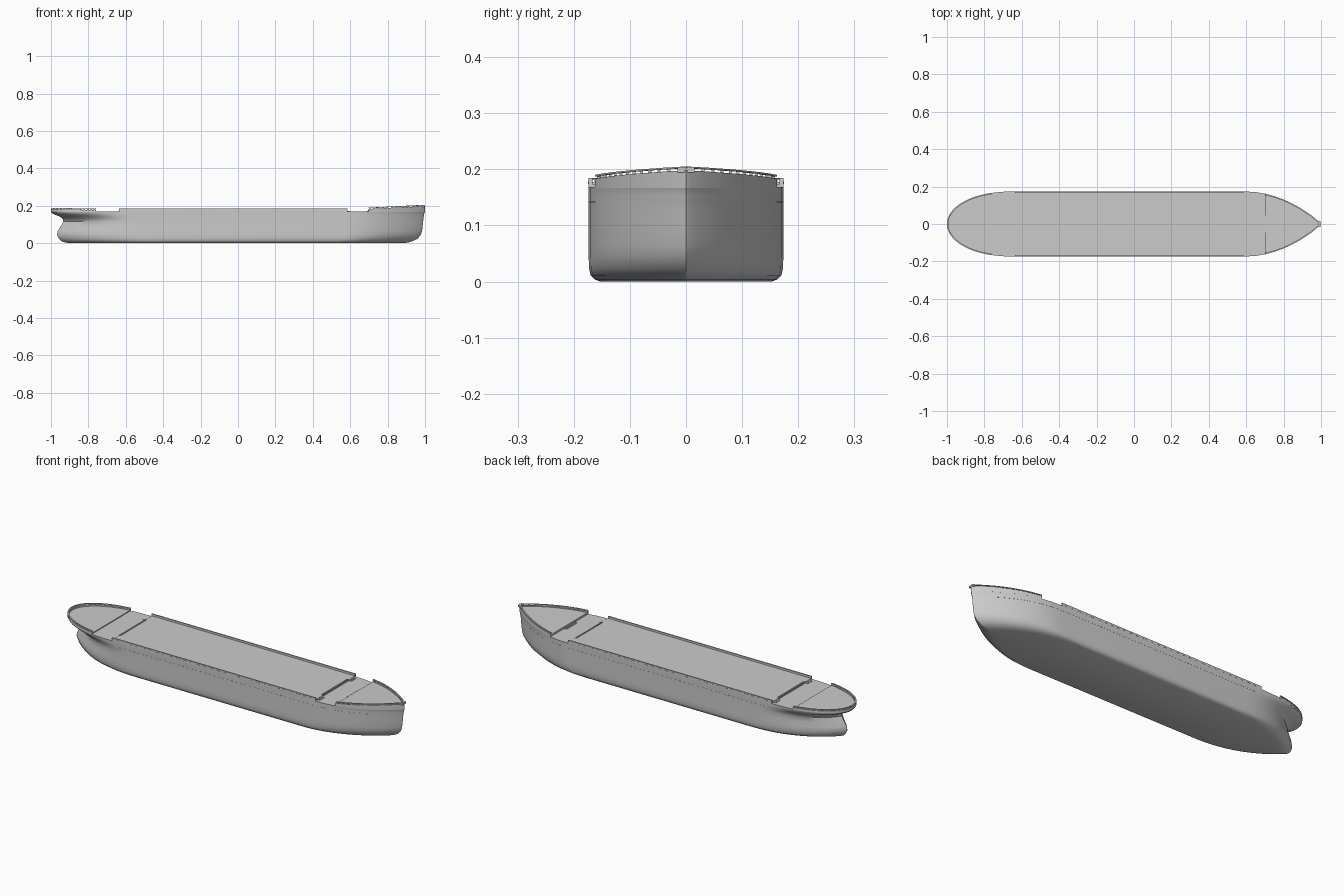
import bpy, bmesh, math
from mathutils import Vector

if "Cube" in bpy.data.objects:
    bpy.data.objects.remove(bpy.data.objects["Cube"])

# Hull levels: height, stern end x, stern run length, stern fullness, bow end x, half width
LEVELS = [
    (0.000, -0.900, 0.42, 1.15, 0.880, 0.153),
    (0.004, -0.925, 0.42, 1.15, 0.910, 0.163),
    (0.011, -0.945, 0.42, 1.15, 0.935, 0.170),
    (0.024, -0.958, 0.42, 1.15, 0.960, 0.173),
    (0.045, -0.968, 0.42, 1.15, 0.978, 0.1735),
    (0.065, -0.964, 0.42, 1.15, 0.984, 0.1735),
    (0.090, -0.948, 0.41, 1.20, 0.987, 0.1735),
    (0.115, -0.934, 0.40, 1.30, 0.990, 0.1735),
    (0.130, -0.937, 0.39, 1.50, 0.991, 0.1735),
    (0.142, -0.953, 0.37, 1.75, 0.993, 0.1735),
    (0.153, -0.980, 0.36, 1.95, 0.995, 0.1735),
    (0.160, -0.994, 0.35, 2.00, 0.996, 0.1735),
    (0.168, -1.000, 0.35, 2.00, 1.000, 0.1735),
]
TOP, BOW_RUN, N = LEVELS[-1], 0.40, 14


def half_width(x, level):
    z, xs, run, full, xb, w = level
    ds = min(max((x - xs) / run, 0), 1)
    db = min(max((xb - x) / BOW_RUN, 0), 1)
    return w * (1 - (1 - ds) ** 2.2) ** (1 / full) * (1 - (1 - db) ** 1.9) ** (1 / 1.1)


def stations(level):
    z, xs, run, full, xb, w = level
    aft = [xs + run * (i / N) ** 2 for i in range(N + 1)]
    fore = [xb - BOW_RUN * (i / N) ** 2 for i in range(N, -1, -1)]
    return aft + fore


def clip(x0, x1, level=TOP):
    return [x0] + [x for x in stations(level) if x0 + 1e-4 < x < x1 - 1e-4] + [x1]


def finish(bm, name, angle=30):
    bmesh.ops.remove_doubles(bm, verts=bm.verts, dist=1e-6)
    bmesh.ops.recalc_face_normals(bm, faces=bm.faces)
    me = bpy.data.meshes.new(name)
    bm.to_mesh(me)
    bm.free()
    ob = bpy.data.objects.new(name, me)
    bpy.context.collection.objects.link(ob)
    bpy.ops.object.select_all(action='DESELECT')
    bpy.context.view_layer.objects.active = ob
    ob.select_set(True)
    bpy.ops.object.shade_smooth_by_angle(angle=math.radians(angle))
    return ob


def loft(name, rows, angle=30):
    """Skin rows of (x, half width, z) mirrored across y; caps first and last rows."""
    bm = bmesh.new()
    sides = [[[bm.verts.new((x, s * y, z)) for x, y, z in row] for row in rows] for s in (-1, 1)]
    n = len(rows[0])
    for side in sides:
        for a, b in zip(side, side[1:]):
            for i in range(n - 1):
                bm.faces.new((a[i], a[i + 1], b[i + 1], b[i]))
    for k in (0, -1):
        p, q = sides[0][k], sides[1][k]
        for i in range(n - 1):
            bm.faces.new((p[i], p[i + 1], q[i + 1], q[i]))
    for i in (0, -1):
        for r in range(len(rows) - 1):
            if max(rows[r][i][1], rows[r + 1][i][1]) > 1e-5:
                bm.faces.new((sides[0][r][i], sides[0][r + 1][i], sides[1][r + 1][i], sides[1][r][i]))
    bmesh.ops.dissolve_degenerate(bm, edges=bm.edges, dist=1e-6)
    return finish(bm, name, angle)


def deck(name, x0, x1, top, inset=0.0):
    xs = clip(x0, x1)
    ys = [max(half_width(x, TOP) - inset, 0) for x in xs]
    loft(name, [[(x, y, 0.1675) for x, y in zip(xs, ys)],
                [(x, y, top(x)) for x, y in zip(xs, ys)]])


def wall(name, x0, x1, low, high, thick=0.007, level=TOP, out=0.0):
    """Wall following the hull outline, wrapping round the bow or stern tip if reached."""
    xs = clip(x0, x1, level)
    near = [Vector((x, -half_width(x, level))) for x in xs]
    far = [Vector((p.x, -p.y)) for p in reversed(near)]
    if near[-1].y > -1e-5:
        paths = [near + far[1:]]
    elif near[0].y > -1e-5:
        paths = [far + near[1:]]
    else:
        paths = [near, far]
    bm = bmesh.new()
    for path in paths:
        prev = None
        for i, p in enumerate(path):
            t = path[min(i + 1, len(path) - 1)] - path[max(i - 1, 0)]
            n = Vector((-t.y, t.x)).normalized()
            a, b = p - n * out, p + n * thick
            lo, hi = low(p.x), high(p.x)
            ring = [bm.verts.new((q.x, q.y, z)) for q, z in ((a, lo), (a, hi), (b, hi), (b, lo))]
            if prev:
                for k in range(4):
                    bm.faces.new((prev[k], prev[(k + 1) % 4], ring[(k + 1) % 4], ring[k]))
            if i in (0, len(path) - 1):
                bm.faces.new(ring)
            prev = ring
    return finish(bm, name)


def boxes(name, items):
    bm = bmesh.new()
    for c, s in items:
        r = bmesh.ops.create_cube(bm, size=1)
        for v in r['verts']:
            v.co = Vector([v.co[k] * s[k] + c[k] for k in range(3)])
    finish(bm, name)


def flat(z):
    return lambda x: z


# Main hull
loft("hull", [[(x, half_width(x, L), L[0]) for x in stations(L)] for L in LEVELS], 35)

# Rubbing strake along the sides
wall("rubbing_strake", -0.6, 0.9, flat(0.141), flat(0.143), 0.002, LEVELS[9], 0.0006)

# Cargo deck, forecastle deck and poop deck
sheer = lambda x: 0.190 + 0.015 * max(x - 0.7, 0) / 0.3
poop_sheer = lambda x: 0.184 + 0.005 * max(-0.76 - x, 0) / 0.24
deck("cargo_deck", -0.635, 0.585, flat(0.174))
deck("forecastle_deck", 0.70, 1.0, lambda x: sheer(x) - 0.012, 0.002)
deck("poop_deck", -1.0, -0.76, flat(0.173), 0.002)

# Bulwarks
wall("side_bulwark", -0.635, 0.585, flat(0.166), flat(0.1845))
wall("bow_bulwark", 0.70, 1.0, flat(0.167), lambda x: sheer(x) - 0.007)
wall("bow_cap_rail", 0.70, 1.0, lambda x: sheer(x) - 0.003, sheer)
wall("stern_bulwark", -1.0, -0.76, flat(0.167), lambda x: poop_sheer(x) - 0.007)
wall("stern_cap_rail", -1.0, -0.76, lambda x: poop_sheer(x) - 0.003, poop_sheer)

# Rail stanchions under the cap rails
posts = []
for x0, x1, f in ((0.706, 0.985, sheer), (-0.985, -0.766, poop_sheer)):
    for i in range(13):
        x = x0 + (x1 - x0) * i / 12
        y = max(half_width(x, TOP) - 0.005, 0)
        posts += [((x, s * y, f(x) - 0.005), (0.008, 0.005, 0.006)) for s in (-1, 1)]
posts += [((0.992, 0, 0.199), (0.012, 0.03, 0.01))]
boxes("rail_stanchions", posts)

# Freeing ports along the side bulwarks
boxes("freeing_ports", [((-0.60 + 0.04 * i, s * 0.1735, 0.176), (0.018, 0.002, 0.004))
                        for i in range(30) for s in (-1, 1)])

# Low coamings at the ends of the cargo deck
boxes("deck_coamings", [((x, 0, 0.175), (0.006, 0.22, 0.006)) for x in (-0.63, 0.58)])

# Short stairs between the deck levels
stairs = []
for x, d, y, h in ((0.585, 1, 0.135, 0.174), (-0.635, -1, 0.135, 0.173), (0.70, -1, 0.0, 0.178)):
    for k in range(3):
        top = h - (h - 0.168) * (k + 1) / 4
        w = 0.09 if y == 0 else 0.04
        for s in ((-1, 1) if y else (1,)):
            stairs.append(((x + d * (k + 0.5) * 0.005, s * y, (top + 0.167) / 2), (0.005, w, top - 0.167)))
boxes("deck_stairs", stairs)
